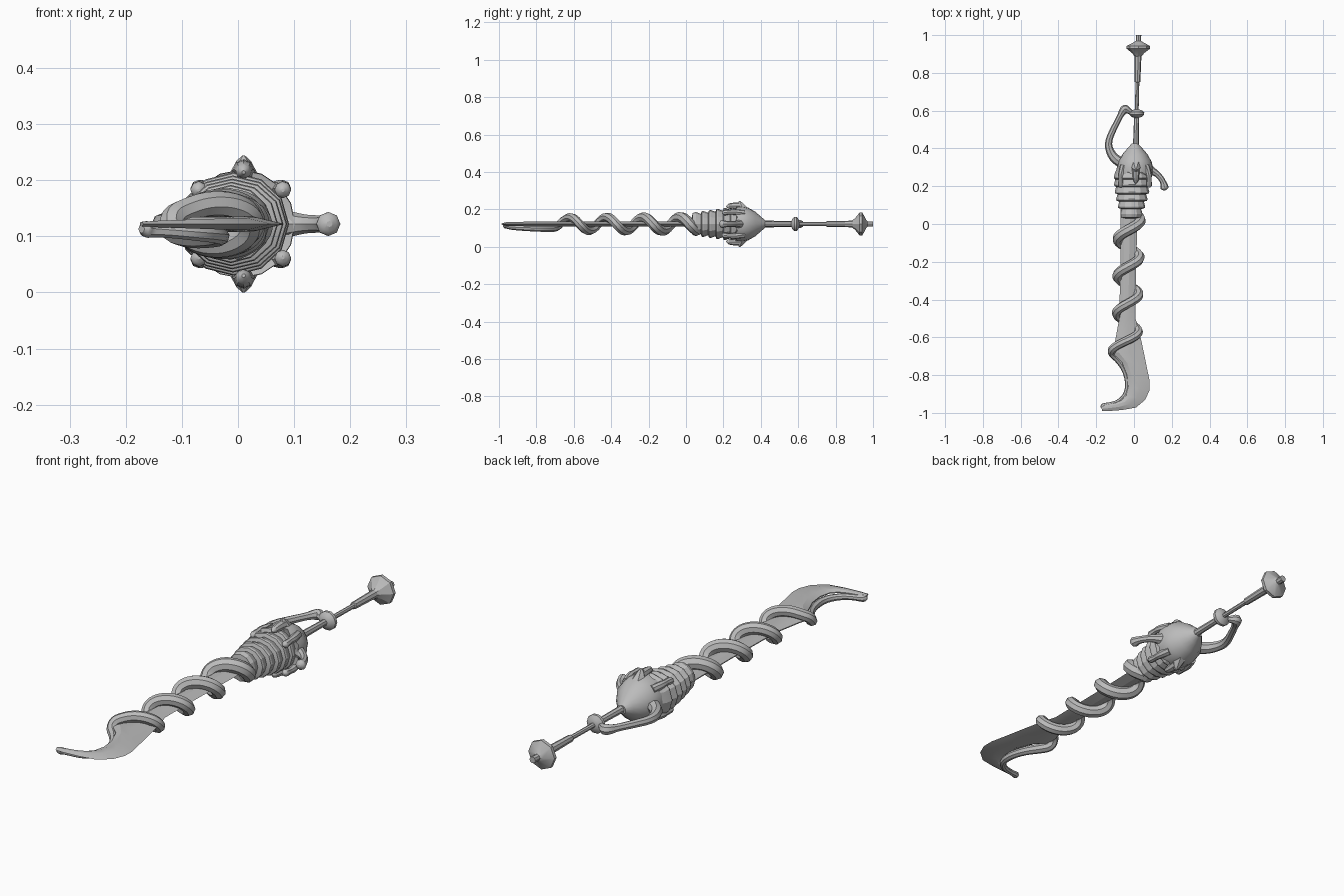
import bpy, bmesh, math
from mathutils import Vector

if "Cube" in bpy.data.objects:
    bpy.data.objects.remove(bpy.data.objects["Cube"])

Z = 0.122  # height of the weapon's axis
grey = bpy.data.materials.new("plain grey")
grey.diffuse_color = (0.5, 0.5, 0.5, 1)
grey.use_nodes = True
grey.node_tree.nodes["Principled BSDF"].inputs["Base Color"].default_value = grey.diffuse_color


def finish(ob, angle=40):
    ob.data.materials.clear()
    ob.data.materials.append(grey)
    bpy.ops.object.select_all(action='DESELECT')
    ob.select_set(True)
    bpy.context.view_layer.objects.active = ob
    bpy.ops.object.shade_smooth_by_angle(angle=math.radians(angle))
    return ob


def loft(name, rings, angle=40):
    """Skin a list of equal-length point rings and cap both ends."""
    bm = bmesh.new()
    vs = [[bm.verts.new(p) for p in r] for r in rings]
    n = len(vs[0])
    for a, b in zip(vs, vs[1:]):
        for i in range(n):
            j = (i + 1) % n
            bm.faces.new((a[i], a[j], b[j], b[i]))
    bm.faces.new(vs[0])
    bm.faces.new(vs[-1])
    bmesh.ops.recalc_face_normals(bm, faces=bm.faces)
    me = bpy.data.meshes.new(name)
    bm.to_mesh(me)
    bm.free()
    ob = bpy.data.objects.new(name, me)
    bpy.context.collection.objects.link(ob)
    return finish(ob, angle)


def turned(name, profile, n=8, angle=40):
    """Profile rows: y, x radius, z radius, x centre."""
    rings = []
    for y, rx, rz, cx in profile:
        rings.append([(cx + rx * math.cos(t), y, Z + rz * math.sin(t))
                      for t in (2 * math.pi * i / n for i in range(n))])
    return loft(name, rings, angle)


def tube(name, pts, radius, order=3, res=3):
    """Tapered tube; pts rows: x, y, z, radius factor."""
    cu = bpy.data.curves.new(name, 'CURVE')
    cu.dimensions = '3D'
    cu.bevel_depth = radius
    cu.bevel_resolution = 2
    cu.use_fill_caps = True
    sp = cu.splines.new('NURBS')
    sp.points.add(len(pts) - 1)
    for p, (x, y, z, r) in zip(sp.points, pts):
        p.co = (x, y, z, 1)
        p.radius = r
    sp.order_u = order
    sp.use_endpoint_u = True
    sp.resolution_u = res
    ob = bpy.data.objects.new(name, cu)
    bpy.context.collection.objects.link(ob)
    bpy.ops.object.select_all(action='DESELECT')
    ob.select_set(True)
    bpy.context.view_layer.objects.active = ob
    bpy.ops.object.convert(target='MESH')
    return finish(bpy.context.view_layer.objects.active)


# Handle rod, with a thicker sleeve near the pommel
def rod(y, r):
    return (y, r, r, 0.01 + (y - 0.42) * 0.025)


turned("handle", [rod(0.38, .02), rod(0.44, .015), rod(0.58, .013),
                  rod(0.60, .010), rod(0.75, .010), rod(0.752, .015), rod(0.90, .018)])
turned("pommel", [rod(0.885, .017), rod(0.905, .032), rod(0.928, .062), rod(0.942, .062),
                  rod(0.964, .022), rod(0.97, .014), rod(1.0, .014)], 8, 25)
turned("handle_ring", [rod(0.562, .012), rod(0.568, .028), rod(0.58, .040), rod(0.592, .040),
                       rod(0.602, .026), rod(0.606, .012)], 10)

# Domed guard with a hollow scalloped rim
rings = []
N = 16
for y, r, wave in [(0.425, .018, 0), (0.40, .040, 0), (0.37, .066, 0), (0.335, .088, .004),
                   (0.30, .097, .006), (0.265, .096, .01), (0.27, .08, 0)]:
    ring = []
    for i in range(N):
        t = 2 * math.pi * i / N
        s = 1 if i % 2 == 0 else -1
        ring.append((0.005 + r * math.cos(t), y - s * wave, Z + r * math.sin(t)))
    rings.append(ring)
loft("guard_dome", rings)

# Horns above and below, drips around the rim
for s, side in ((1, "upper"), (-1, "lower")):
    base, tip = (0.01, 0.305, Z + s * .075), (0.01, 0.287, Z + s * .122)
    horn = []
    for f, r in ((0, .042), (.45, .027), (.8, .016), (1, .003)):
        c = Vector(base).lerp(Vector(tip), f)
        horn.append([(c.x + r * .8 * math.cos(k * math.pi / 3),
                      c.y + r * math.sin(k * math.pi / 3), c.z) for k in range(6)])
    loft(side + "_horn", horn, 25)
    for x, d in ((0.08, "right"), (-0.07, "left")):
        tube(f"{side}_{d}_drip", [(x * .8, .31, Z + s * .058, 1.2), (x, .265, Z + s * .064, 1.1),
                                  (x, .235, Z + s * .064, .8), (x, .215, Z + s * .062, 1.0),
                                  (x, .198, Z + s * .06, 1.0), (x, .192, Z + s * .06, .2)], .015)
    tube(side + "_middle_drip", [(0.01, .29, Z + s * .095, 1.2), (0.01, .25, Z + s * .098, 1.0),
                                 (0.01, .225, Z + s * .094, .8), (0.01, .215, Z + s * .092, .2)], .017)

# Ribbed body: overlapping stepped bands
body = [(0.30, .085, .088, 0)]
bands = 6
for k in range(bands):
    f = k / (bands - 1)
    y = 0.275 - 0.235 * k / bands
    rx = .099 - .040 * f ** 1.8
    rz = .092 - .028 * f
    cx = -.008 - .006 * f
    body += [(y, rx - .007, rz - .010, cx), (y - .026, rx, rz, cx), (y - .034, rx - .002, rz - .002, cx)]
body += [(0.035, .055, .058, -.014), (0.03, .03, .03, -.02)]
turned("ribbed_body", body, 12, 25)

# Blade: left edge and right edge stations, swept into a hook
stations = [((-.072, .08), (.02, .08), .014), ((-.072, -.2), (.012, -.2), .014),
            ((-.078, -.5), (.008, -.5), .014), ((-.10, -.62), (.035, -.60), .014),
            ((-.118, -.68), (.052, -.68), .014), ((-.065, -.73), (.068, -.76), .014),
            ((-.037, -.80), (.083, -.83), .013), ((-.030, -.86), (.082, -.88), .012),
            ((-.042, -.91), (.060, -.93), .011), ((-.065, -.933), (.01, -.972), .010),
            ((-.10, -.948), (-.065, -.985), .008), ((-.15, -.958), (-.13, -.99), .006),
            ((-.175, -.965), (-.168, -.99), .004)]
rings = []
for a, b, th in stations:
    a, b = Vector(a), Vector(b)
    q, m = a.lerp(b, .22), a.lerp(b, .55)
    rings.append([(*a, Z + .002), (*q, Z + th * .9), (*m, Z + th), (*b, Z),
                  (*m, Z - th), (*q, Z - th * .9), (*a, Z - .002)])
loft("blade", rings, 20)

# Tentacle coiling round the blade, then running under the hooked edge
coil = []
steps = 40
for i in range(steps + 1):
    f = i / steps
    y = 0.06 - 0.705 * f
    a = math.pi / 2 + 2 * math.pi * (-0.03 - y) / 0.196
    w = .06 + .012 * max(0, f - .85) / .15
    cx = -.024 - .015 * f
    coil.append((cx + w * math.cos(a), y, Z + .037 * math.sin(a), 1.25 - .3 * f))
coil += [(-.118, -.665, Z + .012, .95), (-.118, -.685, Z - .015, .9), (-.082, -.715, Z - .024, .85),
         (-.045, -.77, Z - .024, .75), (-.028, -.84, Z - .022, .7), (-.038, -.90, Z - .02, .6),
         (-.075, -.94, Z - .017, .55), (-.12, -.955, Z - .013, .5), (-.155, -.96, Z - .011, .55),
         (-.165, -.967, Z - .009, .7), (-.172, -.975, Z - .009, .3)]
tube("coiled_tentacle", coil, .024, 3, 3)

# Arm reaching back to the handle ring
tube("guard_arm", [(-.04, .31, Z, 1.6), (-.095, .335, Z, 1.5), (-.13, .385, Z, 1.2),
                   (-.138, .44, Z, 1.0), (-.10, .52, Z, .9), (-.072, .575, Z, .85),
                   (-.058, .60, Z, 1.2), (-.045, .612, Z, 1.3), (-.030, .60, Z, .9),
                   (-.01, .588, Z, .7), (.012, .585, Z, .6)], .018)
# Short arm curling forward on the other side
tube("short_arm", [(.05, .31, Z, 2.0), (.085, .285, Z, 1.4), (.12, .268, Z, .9),
                   (.145, .24, Z, .85), (.157, .215, Z, .9), (.160, .20, Z, 1.2),
                   (.162, .185, Z, 1.2), (.163, .178, Z, .3)], .018)
